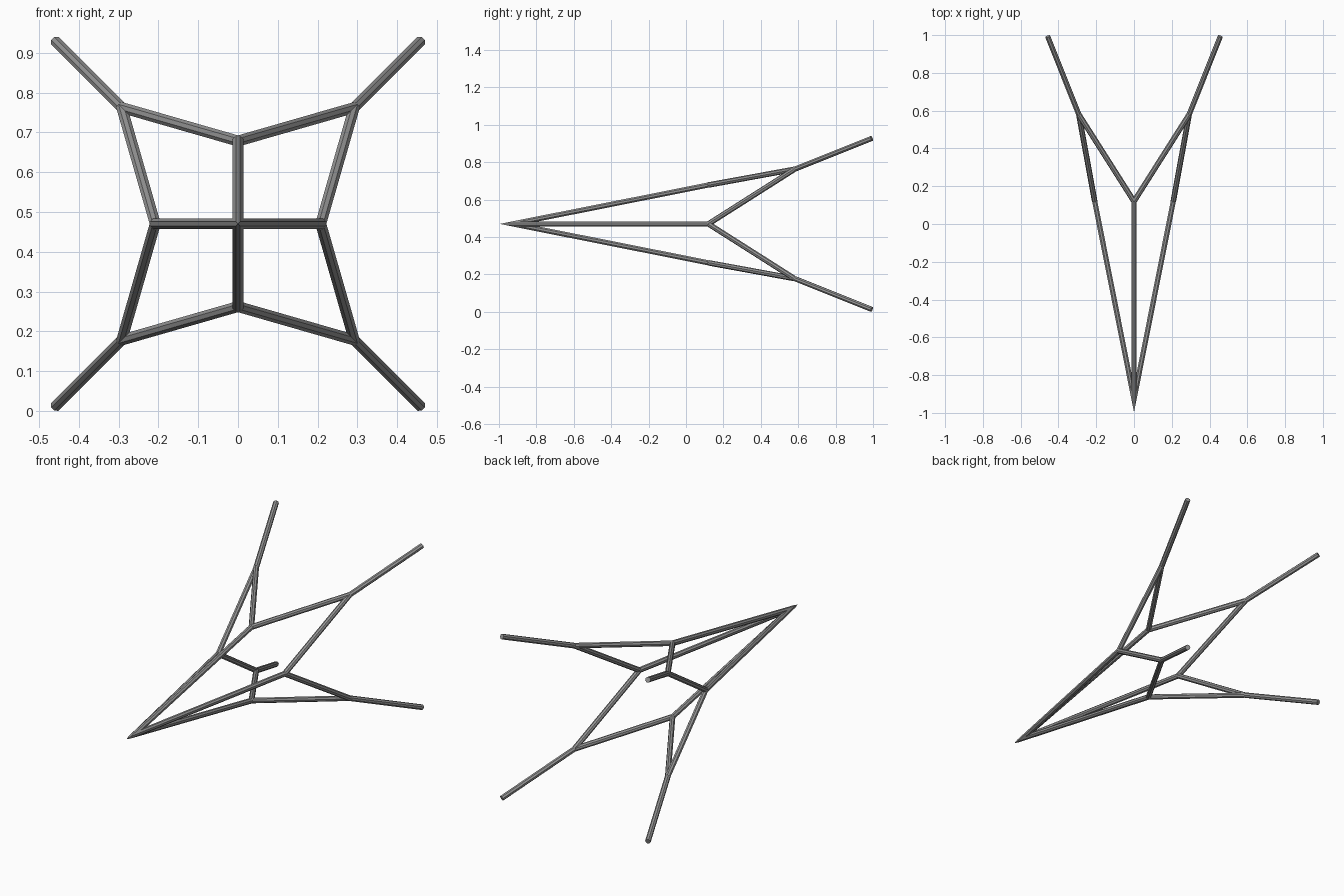
import bpy, bmesh, math
from mathutils import Vector

cube = bpy.data.objects.get("Cube")
if cube:
    bpy.data.objects.remove(cube, do_unlink=True)

RADIUS = 0.0147
SIDES = 8
MID_Z = 0.4705
OVERRUN = 0.12

metal = bpy.data.materials.new("steel_grey")
metal.use_nodes = True
grey = (0.3, 0.3, 0.3, 1)
metal.diffuse_color = grey
metal.node_tree.nodes["Principled BSDF"].inputs["Base Color"].default_value = grey


def around(radius, degrees, y):
    """Point on a circle around the long axis."""
    a = math.radians(degrees)
    return Vector((radius * math.cos(a), y, MID_Z + radius * math.sin(a)))


# Joints of the frame: nose, four arm ends, four outer corners, four leg tips
joints = {"nose": Vector((0, -0.927, MID_Z))}
bars = []
diag = math.sqrt(2)
for k in range(4):
    joints["arm", k] = around(0.208, 90 * k, 0.12)
    joints["corner", k] = around(0.292 * diag, 90 * k + 45, 0.58)
    joints["tip", k] = around(0.457 * diag, 90 * k + 45, 0.993)
    bars += [(f"long_arm_{k + 1}", "nose", ("arm", k)),
             (f"brace_a_{k + 1}", ("arm", k), ("corner", k)),
             (f"brace_b_{k + 1}", ("arm", k), ("corner", (k - 1) % 4)),
             (f"leg_{k + 1}", ("corner", k), ("tip", k))]


def directions_at(joint):
    """Directions of all bars leaving a joint."""
    found = []
    for _, a, b in bars:
        if a == joint:
            found.append((joints[b] - joints[a]).normalized())
        elif b == joint:
            found.append((joints[a] - joints[b]).normalized())
    return found


def build_bar(name, a, b):
    """Octagonal bar, mitred against its neighbours at both joints."""
    start, end = joints[a], joints[b]
    d = (end - start).normalized()
    u = d.cross(Vector((0, 1, 0))).normalized()
    v = d.cross(u)
    bm = bmesh.new()
    rings = []
    for joint, centre, out in ((a, start, -d), (b, end, d)):
        if len(directions_at(joint)) > 1:
            centre = centre + out * OVERRUN
        ring = []
        for i in range(SIDES):
            t = math.tau * (i + 0.5) / SIDES
            ring.append(bm.verts.new(centre + RADIUS * (u * math.cos(t) + v * math.sin(t))))
        rings.append(ring)
    for i in range(SIDES):
        j = (i + 1) % SIDES
        bm.faces.new((rings[0][i], rings[0][j], rings[1][j], rings[1][i]))
    for ring in rings:
        bm.faces.new(ring)

    # Mitre cuts on the planes halfway between neighbouring bars
    for joint, centre, away in ((a, start, d), (b, end, -d)):
        for other in directions_at(joint):
            normal = away - other
            if normal.length < 0.001:
                continue
            bmesh.ops.bisect_plane(bm, geom=bm.verts[:] + bm.edges[:] + bm.faces[:],
                                   dist=0.00001, plane_co=centre,
                                   plane_no=normal.normalized(), clear_inner=True)
            rim = [e for e in bm.edges if e.is_boundary]
            bmesh.ops.holes_fill(bm, edges=rim, sides=0)
    bmesh.ops.recalc_face_normals(bm, faces=bm.faces[:])
    mesh = bpy.data.meshes.new(name)
    bm.to_mesh(mesh)
    bm.free()
    mesh.materials.append(metal)
    obj = bpy.data.objects.new(name, mesh)
    bpy.context.collection.objects.link(obj)


for bar in bars:
    build_bar(*bar)
